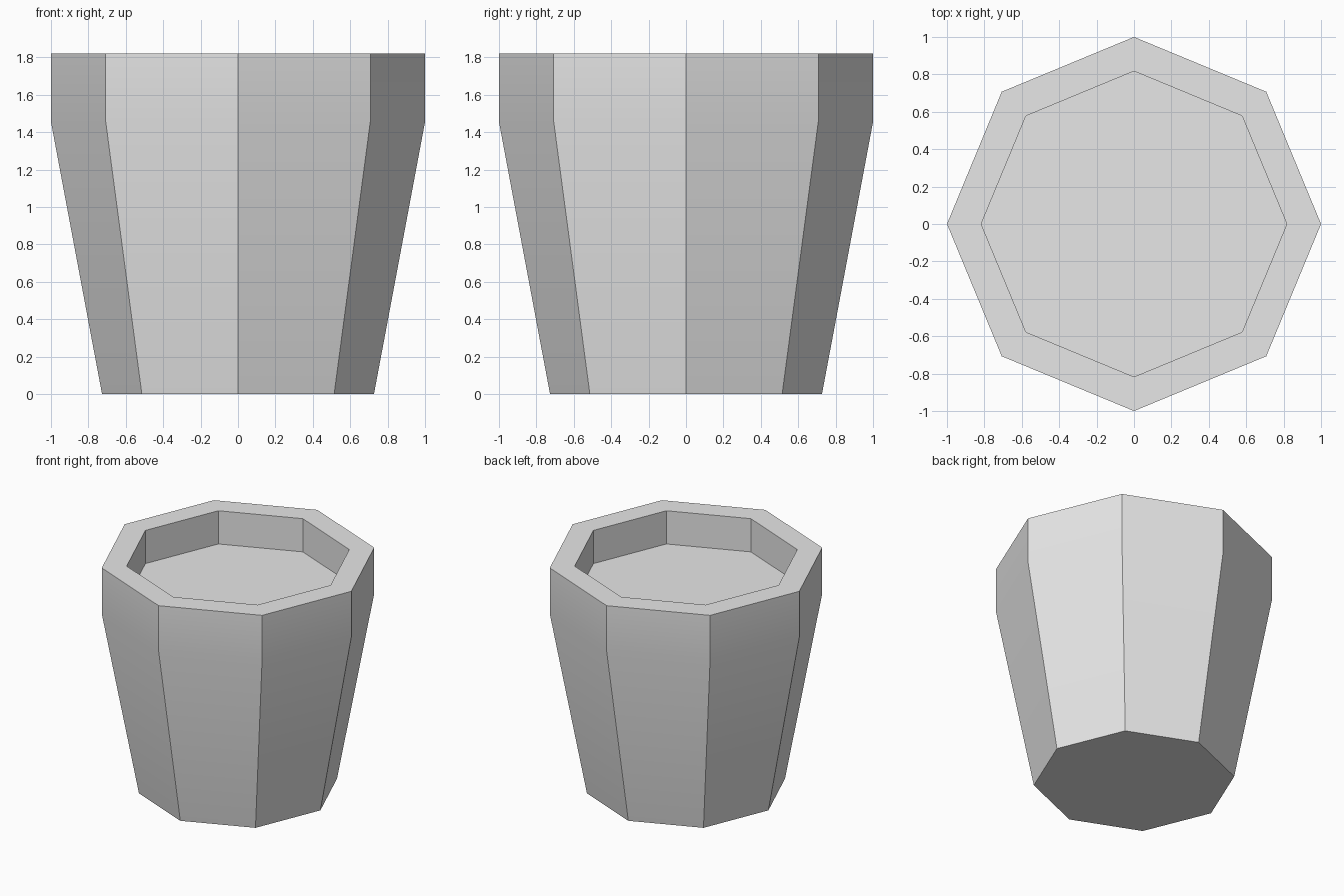
import bpy
import bmesh
from math import cos, sin, pi, radians

SIDES = 8

old = bpy.data.objects.get("Cube")
if old:
    bpy.data.objects.remove(old, do_unlink=True)

grey = bpy.data.materials.new("plain_grey")
grey.use_nodes = True
grey.diffuse_color = (0.8, 0.8, 0.8, 1)
grey.node_tree.nodes["Principled BSDF"].inputs["Base Color"].default_value = grey.diffuse_color

# Profile (radius, height): base, collar start, outer rim, inner rim, recessed floor
profile = [(0.727, 0), (1, 1.455), (1, 1.82), (0.817, 1.82), (0.817, 1.555)]


def lathe(name, profile, material):
    """Revolve a profile into a closed octagonal solid."""
    bm = bmesh.new()
    rings = [[bm.verts.new((r * cos(2 * pi * i / SIDES), r * sin(2 * pi * i / SIDES), z))
              for i in range(SIDES)] for r, z in profile]
    for low, high in zip(rings, rings[1:]):
        for i in range(SIDES):
            j = (i + 1) % SIDES
            bm.faces.new((low[i], low[j], high[j], high[i]))
    bm.faces.new(rings[0][::-1])
    bm.faces.new(rings[-1])
    bmesh.ops.recalc_face_normals(bm, faces=bm.faces)
    mesh = bpy.data.meshes.new(name)
    bm.to_mesh(mesh)
    bm.free()
    mesh.materials.append(material)
    obj = bpy.data.objects.new(name, mesh)
    bpy.context.collection.objects.link(obj)
    return obj


# Tapered pot with a straight collar; corners sharp, collar break smooth
pot = lathe("pot", profile, grey)
bpy.ops.object.select_all(action="DESELECT")
pot.select_set(True)
bpy.context.view_layer.objects.active = pot
bpy.ops.object.shade_smooth_by_angle(angle=radians(30))
